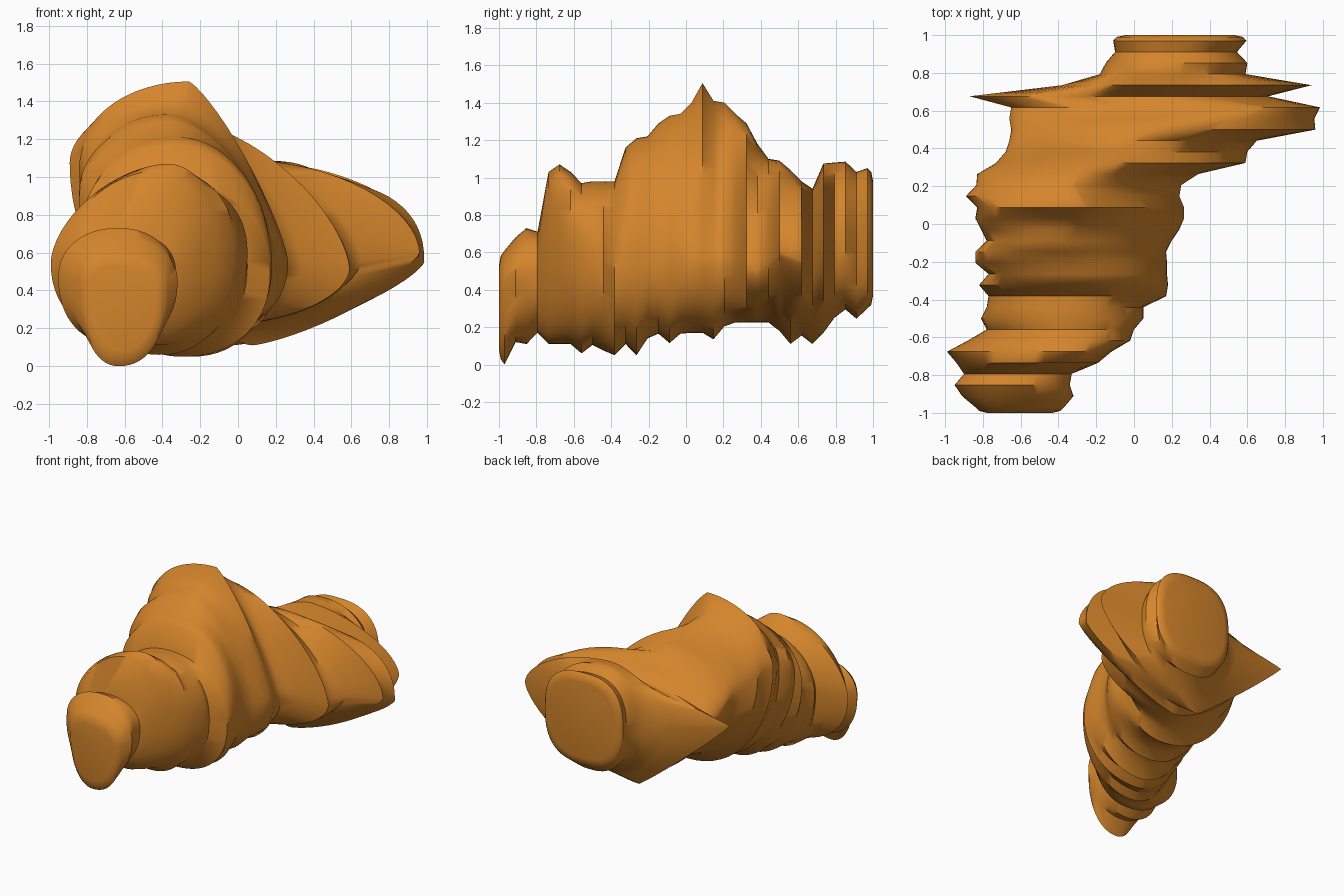
import bpy, bmesh, math

cube = bpy.data.objects.get("Cube")
if cube:
    bpy.data.objects.remove(cube, do_unlink=True)

SEGMENTS = 64
FIRST_Y, STEP = -0.97, 1.94 / 33

# Extents of each ring from front to back: left, right, bottom, top
extents = [
    (-.84, -.37, .00, .61), (-.91, -.32, .12, .68), (-.95, -.34, .11, .73),
    (-.90, -.33, .17, .71), (-.94, -.19, .11, 1.03), (-.99, -.12, .11, 1.07),
    (-.88, -.02, .11, 1.03), (-.78, .00, .06, .97), (-.81, .05, .105, .98),
    (-.78, .05, .075, .98), (-.77, .17, .05, .98), (-.82, .18, .11, 1.16),
    (-.77, .175, .05, 1.21), (-.84, .175, .14, 1.22), (-.84, .17, .165, 1.29),
    (-.78, .20, .115, 1.33), (-.81, .24, .165, 1.34), (-.84, .265, .17, 1.40),
    (-.83, .265, .17, 1.505), (-.89, .24, .135, 1.41), (-.835, .25, .205, 1.40),
    (-.83, .34, .225, 1.34), (-.73, .59, .225, 1.29), (-.68, .60, .225, 1.18),
    (-.66, .65, .225, 1.10), (-.65, .96, .18, 1.09), (-.66, .955, .11, 1.04),
    (-.65, .985, .155, .98), (-.87, .71, .11, .94), (-.38, .94, .17, 1.075),
    (-.18, .59, .25, 1.08), (-.15, .60, .295, 1.085), (-.10, .545, .245, 1.03),
    (-.11, .595, .30, 1.05),
]

# Where the extremes sit: ring, x of top, x of bottom, z of left, z of right
lean = [
    (0, -.67, -.63, .45, .42), (3, -.62, -.62, .48, .50), (4, -.44, -.52, .52, .62),
    (5, -.38, -.45, .55, .65), (8, -.36, -.40, .60, .60), (10, -.35, -.30, .65, .50),
    (12, -.32, -.25, .85, .55), (15, -.38, -.20, .95, .55), (18, -.26, -.15, 1.10, .55),
    (20, -.33, -.10, 1.05, .55), (23, -.22, .00, .90, .50), (25, .05, .05, .75, .60),
    (27, .40, .10, .75, .55), (28, .10, -.05, .80, .55), (29, .15, .10, .70, .70),
    (30, .16, .20, .65, .65), (33, .22, .25, .68, .68),
]

# Corner power: ring, upper right, upper left, lower left, lower right
# (below 1 is boxy, 1 is round, 2 is straight, above 2 is hollow)
corner = [
    (0, .9, .9, .9, .9), (3, .9, .95, .9, .9), (5, .9, 1.2, .9, .9),
    (8, .9, 1.0, .9, .9), (12, 1.0, .95, 1.0, .9), (15, 1.2, .95, 1.0, .9),
    (18, 1.6, 1.0, 1.0, .95), (20, 1.55, 1.0, 1.0, 1.0), (22, 1.3, 1.0, 1.1, 1.1),
    (24, 1.15, 1.1, 1.2, 1.25), (25, 1.1, 1.1, 1.3, 1.5), (27, .85, 1.2, 1.5, 1.5),
    (28, 1.0, 1.7, 1.9, 1.2), (29, 1.15, 1.3, 1.3, 1.3), (30, .95, .9, .9, .9),
    (33, .75, .75, .75, .75),
]


def value_at(table, k):
    """Interpolate a table row for ring k."""
    for a, b in zip(table, table[1:]):
        if a[0] <= k <= b[0]:
            t = (k - a[0]) / (b[0] - a[0])
            return [p + (q - p) * t for p, q in zip(a[1:], b[1:])]


def ring_points(k, shrink=1.0):
    """Four quarter arcs joining the extreme points of one ring."""
    left, right, bottom, top = extents[k]
    x_top, x_bot, z_left, z_right = value_at(lean, k)
    powers = value_at(corner, k)
    cx, cz = (left + right) / 2, (bottom + top) / 2
    points = []
    for i in range(SEGMENTS):
        a = 2 * math.pi * i / SEGMENTS
        c, s = math.cos(a), math.sin(a)
        power = powers[i * 4 // SEGMENTS]
        u, v = abs(c) ** power, abs(s) ** power
        side_x, side_z = (right, z_right) if c >= 0 else (left, z_left)
        end_x, end_z = (x_top, top) if s >= 0 else (x_bot, bottom)
        x = end_x + (side_x - end_x) * u
        z = side_z + (end_z - side_z) * v
        points.append((cx + (x - cx) * shrink, cz + (z - cz) * shrink))
    return points


# Lumpy body, lofted through the rings with rounded ends
last = len(extents) - 1
stations = [(-1.0, 0, .74), (-.99, 0, .91)]
stations += [(FIRST_Y + STEP * k, k, 1.0) for k in range(last + 1)]
stations += [(.99, last, .95), (1.0, last, .82)]

bm = bmesh.new()
rings = [[bm.verts.new((x, y, z)) for x, z in ring_points(k, s)] for y, k, s in stations]
for a, b in zip(rings, rings[1:]):
    for i in range(SEGMENTS):
        j = (i + 1) % SEGMENTS
        bm.faces.new((a[i], a[j], b[j], b[i]))
bm.faces.new(rings[0])
bm.faces.new(rings[-1])
bmesh.ops.recalc_face_normals(bm, faces=bm.faces)
mesh = bpy.data.meshes.new("lumpy_body")
bm.to_mesh(mesh)
bm.free()
body = bpy.data.objects.new("lumpy_body", mesh)
bpy.context.collection.objects.link(body)

# Golden brown colour
mat = bpy.data.materials.new("golden_brown")
mat.use_nodes = True
colour = (0.66, 0.235, 0.025, 1.0)
mat.diffuse_color = colour
mat.node_tree.nodes["Principled BSDF"].inputs["Base Color"].default_value = colour
mesh.materials.append(mat)

# Smooth shading with creases kept
bpy.ops.object.select_all(action="DESELECT")
body.select_set(True)
bpy.context.view_layer.objects.active = body
bpy.ops.object.shade_smooth_by_angle(angle=math.radians(50))
